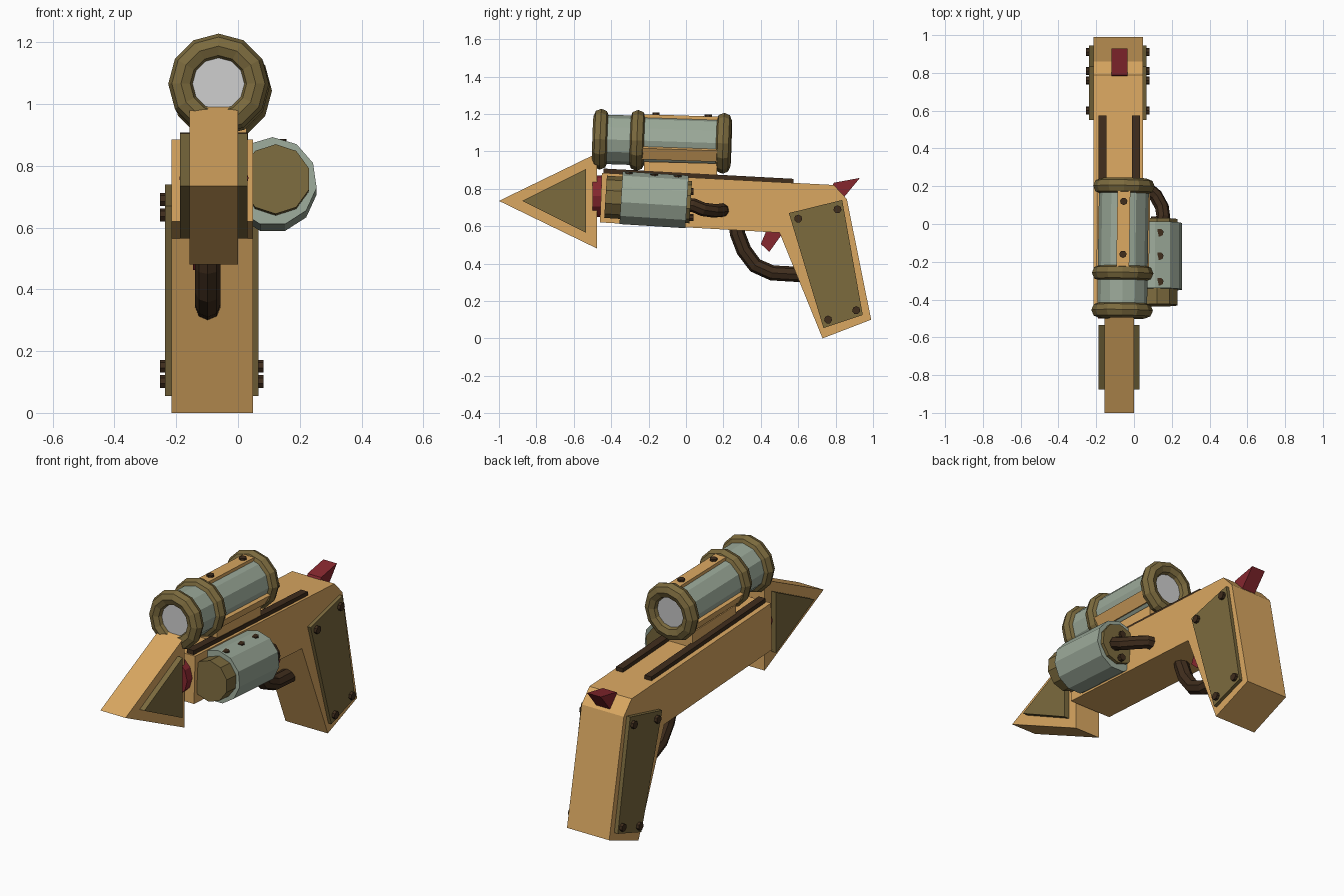
import bpy, bmesh, math
from mathutils import Vector, Matrix

if "Cube" in bpy.data.objects:
    bpy.data.objects.remove(bpy.data.objects["Cube"])


def mat(name, r, g, b):
    m = bpy.data.materials.new(name)
    m.diffuse_color = (r, g, b, 1)
    m.use_nodes = True
    m.node_tree.nodes["Principled BSDF"].inputs["Base Color"].default_value = m.diffuse_color
    return m


TAN = mat("tan", 0.70, 0.39, 0.12)
OLIVE = mat("olive", 0.20, 0.145, 0.048)
GREEN = mat("grey_green", 0.33, 0.40, 0.32)
RED = mat("red", 0.24, 0.02, 0.028)
DARK = mat("dark_brown", 0.05, 0.026, 0.012)


def finish(name, bm, material):
    bmesh.ops.recalc_face_normals(bm, faces=bm.faces)
    me = bpy.data.meshes.new(name)
    bm.to_mesh(me)
    bm.free()
    ob = bpy.data.objects.new(name, me)
    bpy.context.collection.objects.link(ob)
    if material:
        me.materials.append(material)
    return ob


def prism(name, profile, x0, x1, material):
    """Extrude a (y, z) side profile from x0 to x1."""
    bm = bmesh.new()
    f = bm.faces.new([bm.verts.new((x0, y, z)) for y, z in profile])
    ext = bmesh.ops.extrude_face_region(bm, geom=[f])["geom"]
    moved = [v for v in ext if isinstance(v, bmesh.types.BMVert)]
    bmesh.ops.translate(bm, verts=moved, vec=(x1 - x0, 0, 0))
    return finish(name, bm, material)


def aligned(p, q, spin=0.0):
    """Matrix centred between p and q with its z axis along q - p."""
    p, q = Vector(p), Vector(q)
    rot = (q - p).to_track_quat('Z', 'Y').to_matrix().to_4x4()
    return Matrix.Translation((p + q) / 2) @ rot @ Matrix.Rotation(spin, 4, 'Z')


def rod(name, p, q, r, sides, material, spin=0.0):
    bm = bmesh.new()
    bmesh.ops.create_cone(bm, cap_ends=True, segments=sides, radius1=r, radius2=r,
                          depth=(Vector(q) - Vector(p)).length, matrix=aligned(p, q, spin))
    return finish(name, bm, material)


def hose(name, points, r, material):
    cu = bpy.data.curves.new(name, 'CURVE')
    cu.dimensions = '3D'
    cu.bevel_depth, cu.bevel_resolution, cu.use_fill_caps = r, 2, True
    sp = cu.splines.new('POLY')
    sp.points.add(len(points) - 1)
    for pt, co in zip(sp.points, points):
        pt.co = (*co, 1)
    tmp = bpy.data.objects.new(name, cu)
    bpy.context.collection.objects.link(tmp)
    bpy.context.view_layer.update()
    me = bpy.data.meshes.new_from_object(tmp.evaluated_get(bpy.context.evaluated_depsgraph_get()))
    bpy.data.objects.remove(tmp)
    for p in me.polygons:
        p.use_smooth = False
    me.materials.clear()
    me.materials.append(material)
    ob = bpy.data.objects.new(name, me)
    bpy.context.collection.objects.link(ob)


# Body and grip in one side profile
prism("body_and_grip", [(-0.46, 0.62), (-0.45, 0.885), (0.79, 0.82), (0.86, 0.745),
                        (0.99, 0.10), (0.73, 0.0), (0.50, 0.565)], -0.215, 0.048, TAN)

# Arrow-shaped muzzle with raised side plates and red collar
prism("arrow_head", [(-1.0, 0.735), (-0.475, 0.99), (-0.475, 0.48)], -0.157, 0.0, TAN)
prism("arrow_plates", [(-0.875, 0.735), (-0.535, 0.905), (-0.535, 0.565)], -0.187, 0.03, OLIVE)
rod("muzzle_collar", (-0.078, -0.50, 0.76), (-0.078, -0.43, 0.76), 0.112, 12, RED)

# Grip plates and bolts on both sides
X_MID = -0.085
for side, label in ((1, "right"), (-1, "left")):
    xs = [X_MID + side * d for d in (0.12, 0.152, 0.168)]
    prism(f"grip_plate_{label}", [(0.55, 0.67), (0.835, 0.74), (0.945, 0.125), (0.735, 0.055)],
          xs[0], xs[1], OLIVE)
    for i, (y, z) in enumerate(((0.60, 0.64), (0.81, 0.69), (0.91, 0.15), (0.76, 0.10))):
        rod(f"grip_bolt_{label}_{i}", (xs[0], y, z), (xs[2], y, z), 0.022, 7, DARK)

# Top rails
for i, x in enumerate((-0.187, -0.01)):
    prism(f"top_rail_{i}", [(-0.44, 0.87), (-0.44, 0.908), (0.575, 0.853), (0.575, 0.82)],
          x, x + 0.042, DARK)

# Trigger, guard and hammer
prism("trigger", [(0.40, 0.505), (0.445, 0.462), (0.53, 0.58), (0.44, 0.60)], -0.145, -0.06, RED)
hose("trigger_guard", [(-0.098, 0.27, 0.62), (-0.098, 0.275, 0.56), (-0.098, 0.31, 0.47),
                       (-0.098, 0.37, 0.39), (-0.098, 0.46, 0.35), (-0.098, 0.64, 0.34)], 0.041, DARK)
prism("hammer", [(0.775, 0.80), (0.79, 0.832), (0.93, 0.858), (0.845, 0.755)], -0.12, -0.035, RED)

# Scope: slightly tilted glass tube
A, B = Vector((-0.063, -0.457, 1.065)), Vector((-0.053, 0.2, 1.043))
AXIS = (B - A).normalized()


def on_axis(y):
    return A.lerp(B, (y - A.y) / (B.y - A.y))


rod("scope_tube", A, B, 0.132, 12, GREEN)
rod("scope_lens_front", A, A - AXIS * 0.012, 0.10, 12, None)
rod("scope_lens_back", B, B + AXIS * 0.012, 0.10, 12, None)

# Scope rings
for i, y in enumerate((-0.457, -0.26, 0.2)):
    c = on_axis(y)
    bpy.ops.mesh.primitive_torus_add(major_segments=12, minor_segments=8,
                                     major_radius=0.121, minor_radius=0.042)
    ring = bpy.context.object
    ring.name = f"scope_ring_{i}"
    ring.matrix_world = aligned(c - AXIS, c + AXIS)
    ring.data.materials.append(OLIVE)

# Three bolted strips around the scope
mid = on_axis(-0.03)
for i, deg in enumerate((90, -30, 210)):
    a = math.radians(deg)
    out = Vector((math.cos(a), 0, math.sin(a)))
    bm = bmesh.new()
    m = aligned(mid - AXIS, mid + AXIS)
    local = m.to_3x3().inverted() @ out
    spin = math.atan2(local.y, local.x)
    bmesh.ops.create_cube(bm, size=1, matrix=m @ Matrix.Rotation(spin, 4, 'Z')
                          @ Matrix.Translation((0.125, 0, 0)) @ Matrix.Diagonal((0.032, 0.068, 0.40, 1)))
    finish(f"scope_strip_{i}", bm, TAN)
    if i == 0:
        for j, y in enumerate((-0.16, 0.12)):
            c = on_axis(y)
            rod(f"scope_bolt_{j}", c + out * 0.12, c + out * 0.152, 0.02, 7, DARK)

# Scope mount
prism("scope_mount", [(-0.225, 0.85), (-0.225, 0.945), (0.165, 0.935), (0.165, 0.83)], -0.155, 0.028, TAN)

# Side canister with outer shell and top bolts
rod("canister_core", (0.122, -0.43, 0.757), (0.122, 0.025, 0.728), 0.113, 10, OLIVE)
rod("canister_shell", (0.112, -0.347, 0.749), (0.112, 0.005, 0.727), 0.144, 11, GREEN)
for i, y in enumerate((-0.305, -0.17, -0.045)):
    z = 0.885 - (y + 0.347) * 0.0625
    rod(f"canister_bolt_{i}", (0.135, y, z - 0.04), (0.135, y, z + 0.004), 0.022, 7, DARK)
for i, z in enumerate((0.645, 0.785)):
    rod(f"canister_end_bolt_{i}", (0.11, 0.0, z), (0.11, 0.04, z), 0.02, 7, DARK)

# Hose from the canister back into the body
hose("canister_hose", [(0.135, -0.02, 0.715), (0.155, 0.04, 0.712), (0.148, 0.09, 0.69),
                       (0.115, 0.15, 0.682), (0.07, 0.19, 0.685), (0.0, 0.20, 0.685)], 0.037, DARK)
